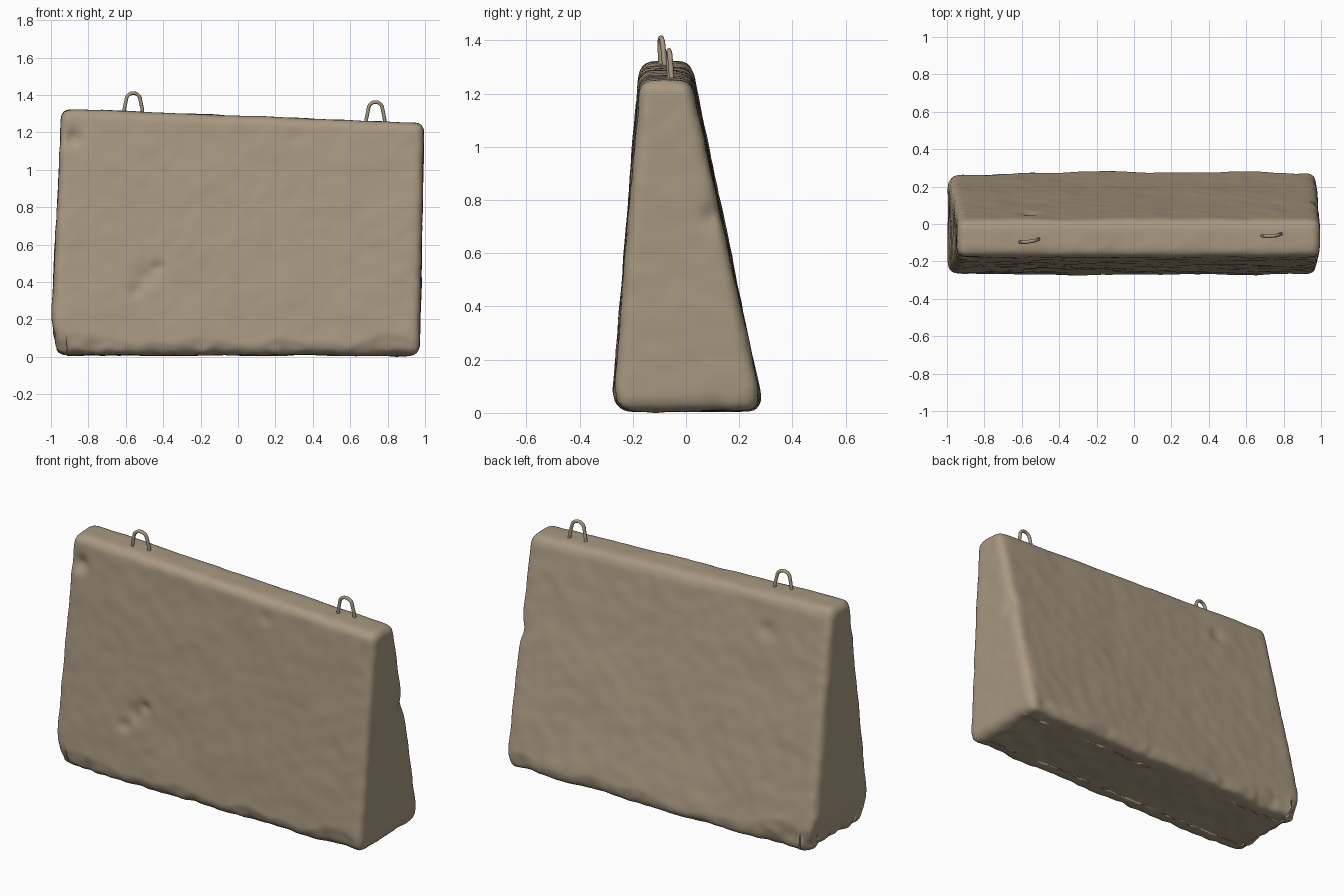
import bpy, bmesh, math
from mathutils import Vector, noise

if "Cube" in bpy.data.objects:
    bpy.data.objects.remove(bpy.data.objects["Cube"])

stone = bpy.data.materials.new("weathered concrete")
stone.diffuse_color = (0.39, 0.315, 0.22, 1)
stone.use_nodes = True
stone.node_tree.nodes["Principled BSDF"].inputs["Base Color"].default_value = stone.diffuse_color


def finish(name, mesh):
    mesh.materials.clear()
    mesh.materials.append(stone)
    for p in mesh.polygons:
        p.use_smooth = True
    obj = bpy.data.objects.new(name, mesh)
    bpy.context.collection.objects.link(obj)
    return obj


def bake(obj):
    """Return the evaluated mesh and remove the source object."""
    bpy.context.view_layer.update()
    dg = bpy.context.evaluated_depsgraph_get()
    mesh = bpy.data.meshes.new_from_object(obj.evaluated_get(dg))
    bpy.data.objects.remove(obj)
    return mesh


# Tapered block with a sloping top and rounded edges
bm = bmesh.new()
bmesh.ops.create_cube(bm, size=2)
for v in bm.verts:
    right, back, top = v.co.x > 0, v.co.y > 0, v.co.z > 0
    if top:
        v.co = (0.997 if right else -0.945,
                0.02 if back else -0.175,
                1.25 if right else 1.327)
    else:
        v.co = (0.972 if right else -1.005,
                0.292 if back else -0.278,
                0.008)
bmesh.ops.bevel(bm, geom=bm.edges[:], offset=0.042, segments=3,
                profile=0.5, affect='EDGES')
mesh = bpy.data.meshes.new("block_base")
bm.to_mesh(mesh)
bm.free()
base = finish("block_base", mesh)
remesh = base.modifiers.new("remesh", 'REMESH')
remesh.mode = 'VOXEL'
remesh.voxel_size = 0.016
mesh = bake(base)

bm = bmesh.new()
bm.from_mesh(mesh)
for _ in range(3):
    bmesh.ops.smooth_vert(bm, verts=bm.verts, factor=0.5,
                          use_axis_x=True, use_axis_y=True, use_axis_z=True)
bm.normal_update()

# Dents: centre, radius, depth
dents = [((-0.88, -0.18, 1.17), 0.06, 0.030),
         ((-0.55, -0.25, 0.35), 0.05, 0.016),
         ((-0.49, -0.24, 0.43), 0.07, 0.018),
         ((-0.43, -0.24, 0.48), 0.04, 0.016),
         ((0.985, 0.10, 0.74), 0.06, 0.020),
         ((0.30, -0.18, 1.17), 0.05, 0.008),
         ((-0.55, 0.05, 1.12), 0.06, 0.012)]
dents = [(Vector(c), r, d) for c, r, d in dents]

moves = []
for v in bm.verts:
    p, n = v.co.copy(), v.normal.copy()
    # Gentle lumps over every face, stronger underneath
    lump = 0.005 * noise.noise(p * 4) + 0.003 * noise.noise(p * 13)
    if n.z < -0.5:
        lump *= 1.6
    off = n * lump
    for c, r, d in dents:
        dist = (p - c).length
        if dist < 2 * r:
            off -= n * d * math.exp(-2 * (dist / r) ** 2)
    # Chipped lower edges
    edge = noise.noise(Vector((p.x * 5, p.y * 5, 3.7)))
    high = 0.085 + 0.06 * edge
    if p.x < -0.55:
        high += 0.07 * min(1, (-0.55 - p.x) / 0.3)
    cut = max(0, high - p.z)
    rough = 0.8 + 0.5 * noise.noise(p * 16)
    if p.y < -0.17:
        off.y += 0.38 * cut * rough
    elif p.y > 0.19:
        off.y -= 0.30 * cut * rough
    if p.x < -0.93:
        off.x += 0.30 * max(0, 0.2 - p.z) * rough
    elif p.x > 0.92:
        off.x -= 0.12 * cut * rough
    moves.append(off)
for v, off in zip(bm.verts, moves):
    v.co += off
    v.co.x = max(-1, min(1, v.co.x))
    v.co.z = max(0, v.co.z)
bmesh.ops.smooth_vert(bm, verts=bm.verts, factor=0.4,
                      use_axis_x=True, use_axis_y=True, use_axis_z=True)
bm.to_mesh(mesh)
bm.free()
finish("concrete_block", mesh)


# Lifting loops: bent wire sunk into the top
def lifting_loop(name, x, y, base_z, top_z, twist):
    r = 0.038
    pts = [(-0.052, base_z - 0.04), (-0.048, base_z + 0.015)]
    for i in range(11):
        a = math.pi * (1 - i / 10)
        pts.append((r * math.cos(a), top_z - 0.01 - r + r * math.sin(a)))
    pts += [(0.048, base_z + 0.015), (0.052, base_z - 0.04)]
    cu = bpy.data.curves.new(name + "_path", 'CURVE')
    cu.dimensions = '3D'
    cu.bevel_depth = 0.0095
    cu.bevel_resolution = 2
    cu.use_fill_caps = True
    sp = cu.splines.new('POLY')
    sp.points.add(len(pts) - 1)
    for q, (dx, z) in zip(sp.points, pts):
        lean = -0.06 * (z - base_z)
        q.co = (x + dx, y + dx * twist + lean, z, 1)
    tmp = bpy.data.objects.new(name + "_path", cu)
    bpy.context.collection.objects.link(tmp)
    finish(name, bake(tmp))


lifting_loop("left_lifting_loop", -0.56, -0.088, 1.31, 1.42, 0.15)
lifting_loop("right_lifting_loop", 0.735, -0.058, 1.26, 1.372, 0.08)
